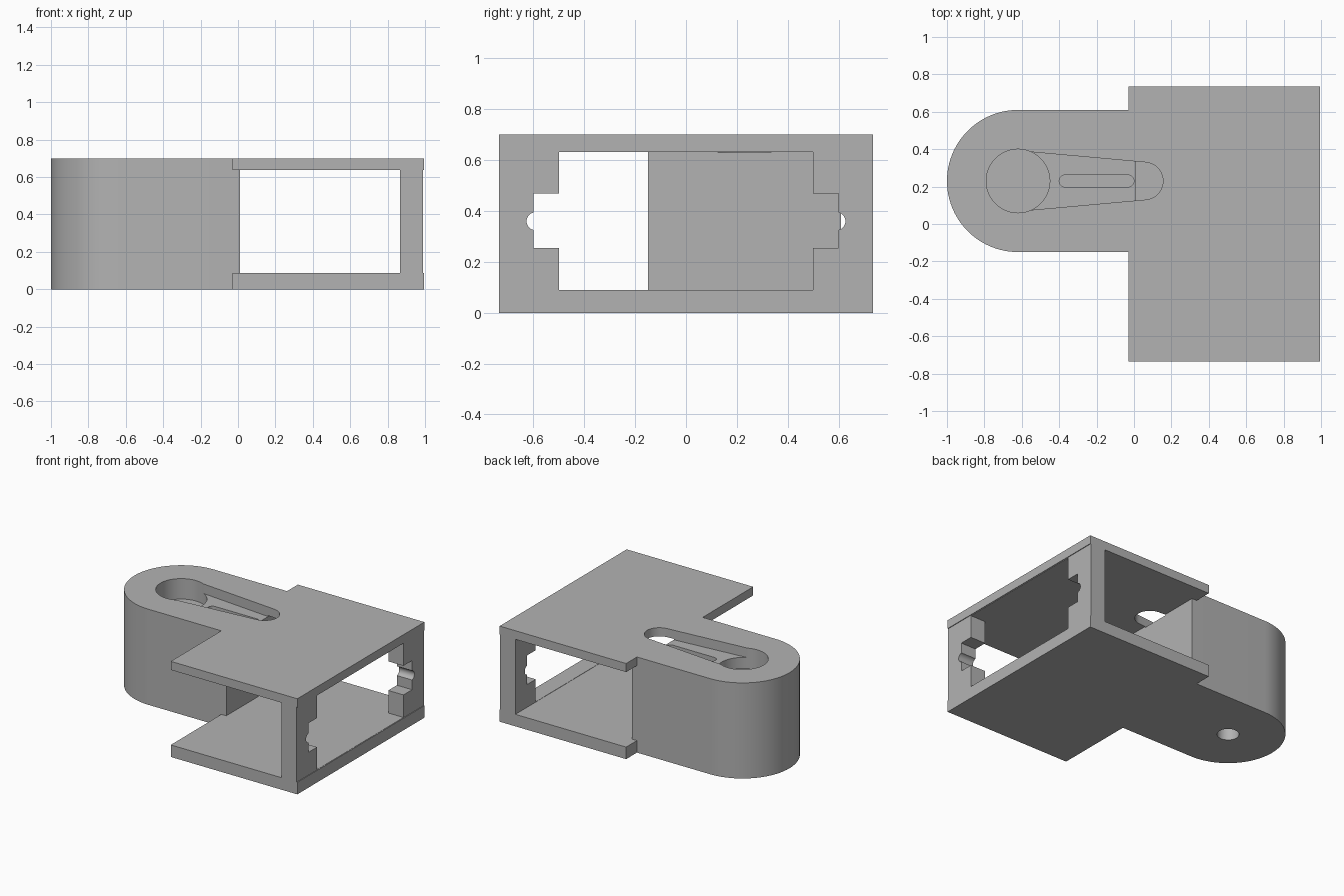
import bpy, bmesh, math
from mathutils import Vector

cube = bpy.data.objects.get("Cube")
if cube:
    bpy.data.objects.remove(cube, do_unlink=True)

grey = bpy.data.materials.new("plain grey")
grey.use_nodes = True
grey.diffuse_color = (0.45, 0.45, 0.45, 1)
grey.node_tree.nodes["Principled BSDF"].inputs["Base Color"].default_value = (0.45, 0.45, 0.45, 1)

ARM_X, ARM_Y, HEIGHT = -0.62, 0.23, 0.7


def arc(cx, cy, r, start, end, steps=32):
    """Points along an arc, angles in degrees."""
    angles = [math.radians(start + (end - start) * i / steps) for i in range(steps + 1)]
    return [(cx + r * math.cos(a), cy + r * math.sin(a)) for a in angles]


def prism(name, outline, low, high, along_x=False):
    """Extrude an outline up z, or a (y, z) outline along x."""
    bm = bmesh.new()
    place = (lambda a, b: (low, a, b)) if along_x else (lambda a, b: (a, b, low))
    face = bm.faces.new([bm.verts.new(place(a, b)) for a, b in outline])
    grown = bmesh.ops.extrude_face_region(bm, geom=[face])["geom"]
    shift = Vector((high - low, 0, 0) if along_x else (0, 0, high - low))
    bmesh.ops.translate(bm, vec=shift, verts=[v for v in grown if isinstance(v, bmesh.types.BMVert)])
    bmesh.ops.recalc_face_normals(bm, faces=bm.faces)
    mesh = bpy.data.meshes.new(name)
    bm.to_mesh(mesh)
    bm.free()
    mesh.materials.append(grey)
    obj = bpy.data.objects.new(name, mesh)
    bpy.context.collection.objects.link(obj)
    return obj


def rect(x0, x1, y0, y1):
    return [(x0, y0), (x1, y0), (x1, y1), (x0, y1)]


def circle(x, y, r):
    return arc(x, y, r, 0, 360, 64)[:-1]


def combine(target, tool, operation):
    mod = target.modifiers.new(tool.name, "BOOLEAN")
    mod.operation, mod.solver, mod.object = operation, "EXACT", tool
    bpy.context.view_layer.objects.active = target
    bpy.ops.object.modifier_apply(modifier=mod.name)
    bpy.data.objects.remove(tool, do_unlink=True)


# Solid housing with the rounded arm
housing = prism("housing", rect(-0.03, 0.995, -0.735, 0.735), 0, HEIGHT)

# Room between the top and bottom plates, open on both sides
combine(housing, prism("room", rect(-0.1, 0.867, -0.8, 0.8), 0.088, 0.637), "DIFFERENCE")
arm_outline = arc(ARM_X, ARM_Y, 0.38, 90, 270, 48) + [(0.01, -0.15), (0.01, 0.61)]
combine(housing, prism("arm", arm_outline, 0, HEIGHT), "UNION")

# End wall set back slightly from the plate edges
combine(housing, prism("wall_setback", rect(0.99, 1.1, -0.8, 0.8), 0.088, 0.637), "DIFFERENCE")

# Stepped window in the end wall with a round nick on either side
half = [(0.5, 0.09), (0.5, 0.255), (0.6, 0.255)]
half += arc(0.592, 0.36, 0.035, -77, 77, 16)
half += [(0.6, 0.468), (0.5, 0.468), (0.5, 0.633)]
window = half + [(-y, z) for y, z in reversed(half)]
combine(housing, prism("window", window, 0.8, 1.1, along_x=True), "DIFFERENCE")

# Keyhole on top: tapered channel, round pocket and narrow groove
channel = [(-0.55, ARM_Y + 0.155), (-0.55, ARM_Y - 0.155)] + arc(0.055, ARM_Y, 0.1, -84, 84)
groove = arc(-0.368, ARM_Y, 0.032, 90, 270, 12) + arc(-0.032, ARM_Y, 0.032, -90, 90, 12)
combine(housing, prism("channel", channel, 0.63, 0.8), "DIFFERENCE")
combine(housing, prism("pocket", circle(ARM_X, ARM_Y, 0.17), 0.55, 0.8), "DIFFERENCE")
combine(housing, prism("groove", groove, 0.56, 0.8), "DIFFERENCE")

# Blind hole under the arm
combine(housing, prism("pivot_hole", circle(ARM_X, ARM_Y, 0.073), -0.1, 0.3), "DIFFERENCE")

# Smooth round walls with sharp corners
bpy.ops.object.select_all(action="DESELECT")
housing.select_set(True)
bpy.context.view_layer.objects.active = housing
bpy.ops.object.shade_smooth_by_angle(angle=math.radians(30))
